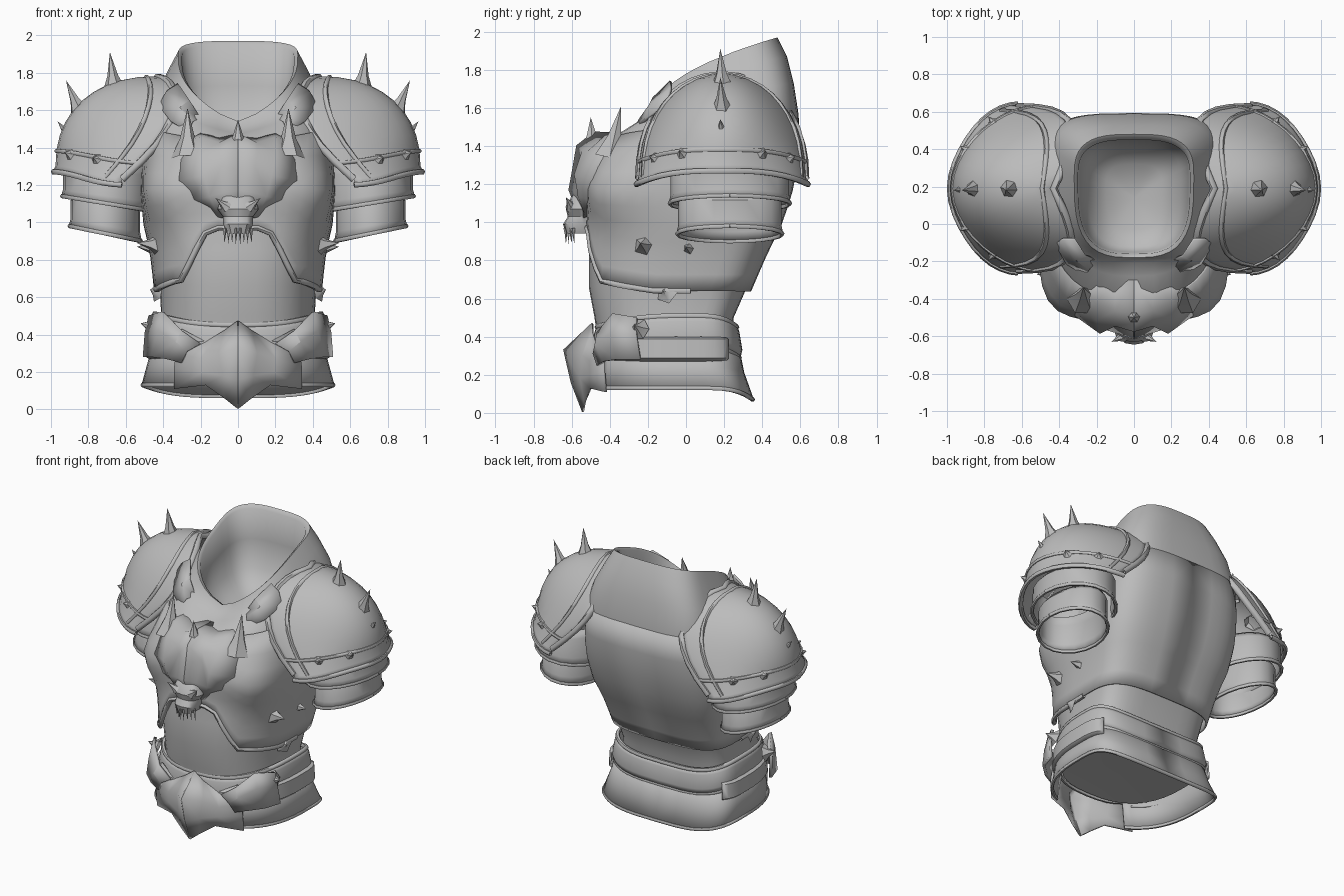
import bpy, bmesh, math
from math import sin, cos, pi, radians
from mathutils import Vector

cube = bpy.data.objects.get("Cube")
if cube:
    bpy.data.objects.remove(cube)

steel = bpy.data.materials.new("grey_steel")
steel.use_nodes = True
GREY = (0.5, 0.5, 0.5, 1)
steel.diffuse_color = GREY
steel.node_tree.nodes["Principled BSDF"].inputs["Base Color"].default_value = GREY


def make(name, verts, faces, mirror=False, solid=0, angle=40):
    me = bpy.data.meshes.new(name)
    me.from_pydata([tuple(v) for v in verts], [], faces)
    bm = bmesh.new()
    bm.from_mesh(me)
    bmesh.ops.remove_doubles(bm, verts=bm.verts, dist=0.0005)
    bmesh.ops.recalc_face_normals(bm, faces=bm.faces)
    bm.to_mesh(me)
    bm.free()
    ob = bpy.data.objects.new(name, me)
    bpy.context.collection.objects.link(ob)
    me.materials.append(steel)
    bpy.ops.object.select_all(action='DESELECT')
    bpy.context.view_layer.objects.active = ob
    ob.select_set(True)
    bpy.ops.object.shade_smooth_by_angle(angle=radians(angle))
    if solid:
        m = ob.modifiers.new("thickness", 'SOLIDIFY')
        m.thickness, m.offset = solid, 0
    if mirror:
        ob.modifiers.new("mirror", 'MIRROR')
    return ob


def grid(name, rows, closed=False, **kw):
    n = len(rows[0])
    faces = []
    for r in range(len(rows) - 1):
        for c in range(n if closed else n - 1):
            d = (c + 1) % n
            faces.append((r * n + c, r * n + d, (r + 1) * n + d, (r + 1) * n + c))
    return make(name, [v for row in rows for v in row], faces, **kw)


def spike(name, base, tip, r, mirror=True, sides=6):
    b, t = Vector(base), Vector(tip)
    q = (t - b).to_track_quat('Z', 'Y')
    rows = []
    for f, s in ((0, 1), (.4, .45), (1, 0)):
        rows.append([b.lerp(t, f) + q @ Vector((cos(2 * pi * i / sides), sin(2 * pi * i / sides), 0)) * r * s
                     for i in range(sides)])
    return grid(name, rows, closed=True, mirror=mirror)


def rim(name, pts, r, mirror=True, sides=6):
    pts = [Vector(p) for p in pts]
    rows = []
    for i, p in enumerate(pts):
        d = pts[min(i + 1, len(pts) - 1)] - pts[max(i - 1, 0)]
        q = d.to_track_quat('Z', 'Y')
        rows.append([p + q @ Vector((cos(2 * pi * k / sides), sin(2 * pi * k / sides), 0)) * r
                     for k in range(sides)])
    return grid(name, rows, closed=True, mirror=mirror, angle=60)


# Torso section table: height, half width, front y, back y, rise to the back
BODY = [(.28, .42, -.45, .25, 0), (.5, .41, -.48, .25, 0), (.66, .42, -.51, .32, 0),
        (.85, .45, -.51, .41, 0), (1.0, .49, -.49, .49, 0), (1.2, .51, -.5, .56, 0),
        (1.35, .5, -.47, .59, .04), (1.43, .48, -.39, .59, .14), (1.47, .43, -.28, .565, .26),
        (1.5, .37, -.21, .53, .37), (1.54, .32, -.18, .48, .43), (1.53, .3, -.16, .45, .42)]


def section(a, z, w, yf, yb, rise, off=0):
    ym = .35 * yf + .65 * yb
    s, c = sin(a), cos(a)
    p = .65 if w < .4 else .78 if s < 0 else .55
    x = (w + off) * math.copysign(abs(c) ** p, c)
    y = ym + (yb - ym + off if s > 0 else ym - yf + off) * math.copysign(abs(s) ** p, s)
    t = max(0, min(1, (y - yf) / (yb - yf)))
    return Vector((x, y, z + rise * t ** .45))


def body(a, z, off=0):
    lo, hi = next((p, q) for p, q in zip(BODY, BODY[1:]) if z <= q[0])
    f = (z - lo[0]) / (hi[0] - lo[0])
    return section(a, z, *[l + (h - l) * f for l, h in zip(lo[1:], hi[1:])], off)


N = 40
RING = [2 * pi * i / N for i in range(N)]

# Torso with raised collar, bowl inside the neck and closed underside
rows = [[Vector((0, -.1, .3))] * N] + [[section(a, *r) for a in RING] for r in BODY]
rows += [[section(a, 1.46, .29, -.15, .46, .27) for a in RING],
         [section(a, 1.42, .25, -.12, .42, .12) for a in RING],
         [section(a, 1.4, .15, -.03, .32, .02) for a in RING], [Vector((0, .14, 1.39))] * N]
grid("torso", rows, closed=True, angle=75)

# Folded lapels on each side of the neck
lapel = [[(.2, -.19, 1.55), (.26, -.17, 1.65), (.32, -.08, 1.74)],
         [(.24, -.24, 1.54), (.31, -.19, 1.61), (.38, -.08, 1.7)],
         [(.26, -.27, 1.48), (.36, -.21, 1.54), (.42, -.1, 1.62)]]
grid("collar_lapel", lapel, mirror=True, solid=.015, angle=30)


# Breast and back shell, arched up over the belly
def hem(t):
    if t < .07:
        return .97
    return .97 - .28 * min(1, (t - .07) / .13) - .05 * max(0, min(1, (t - .22) / .2))


def pec(a, z):
    t = (a + pi / 2) / pi
    return .085 * math.exp(-((t - .23) / .13) ** 2 - ((z - 1.17) / .17) ** 2)


cols = [-pi / 2 + pi * i / 24 for i in range(25)]
rows = []
for j in range(10):
    f = j / 9
    row = []
    for i, a in enumerate(cols):
        z = hem(i / 24) * (1 - f) + 1.42 * f
        row.append(body(a, z, .025 + pec(a, z) - .028 * f))
    rows.append(row)
grid("chest_shell", rows, mirror=True, solid=.012)
rim("chest_hem", rows[0][:13], .016)

# Horned face mask on the breast
mask = [[(0, -.3, 1.46), (.1, -.3, 1.46), (.2, -.28, 1.48), (.28, -.27, 1.46)],
        [(0, -.48, 1.47), (.1, -.46, 1.42), (.2, -.42, 1.45), (.31, -.35, 1.42)],
        [(0, -.57, 1.4), (.1, -.54, 1.37), (.2, -.51, 1.37), (.33, -.41, 1.32)],
        [(0, -.59, 1.28), (.09, -.53, 1.3), (.18, -.58, 1.25), (.32, -.48, 1.22)],
        [(0, -.61, 1.17), (.08, -.58, 1.16), (.15, -.56, 1.14), (.24, -.5, 1.12)],
        [(0, -.55, 1.02), (.06, -.54, 1.02), (.1, -.52, 1.03), (.14, -.48, 1.04)]]
grid("breast_mask", mask, mirror=True, solid=.015, angle=45)
spike("mask_horn", (.27, -.4, 1.34), (.27, -.34, 1.61), .09)
spike("mask_crest", (0, -.49, 1.36), (0, -.5, 1.55), .08, mirror=False)

# Skull with teeth
skull = [[section(a, z, w, yf, -.48, 0) for a in RING[::3]] for z, w, yf in
         ((1.17, .03, -.56), (1.14, .09, -.6), (1.07, .11, -.63), (1.03, .08, -.62),
          (.99, .08, -.645), (.94, .06, -.63))]
grid("skull", skull, closed=True, angle=35)
spike("skull_cheek", (.06, -.6, 1.08), (.12, -.63, 1.13), .035)
for i in range(4):
    spike("tooth", (.01 + .02 * i, -.63 + .012 * i, .97), (.012 + .02 * i, -.63 + .015 * i, .885), .013, sides=4)

# Skirt, belt and side plates
HALF = [-pi / 2 + pi * (i + 4.5) / 28.5 for i in range(25)]
skirt = [[section(a, z - .06 * max(0, sin(a)) ** 2 * f, w, yf, yb, 0) for a in HALF] for f, z, w, yf, yb in
         ((0, .36, .45, -.47, .27), (.5, .24, .48, -.48, .3), (1, .13, .51, -.49, .35))]
grid("skirt", skirt, mirror=True, solid=.012)
rim("skirt_hem", skirt[-1], .012)


def bump(a):
    return .06 * cos(a) ** 2


belt = [[section(a, z + bump(a), .43 + o, -.45 - o, .25 + o, 0) for a in cols]
        for z, o in ((.29, .03), (.33, .04), (.42, .025), (.45, .015))]
grid("belt", belt, mirror=True, solid=.012)
rim("belt_top_trim", belt[-1], .015)
rim("belt_low_trim", belt[0], .013)
SIDE = [radians(d) for d in range(-55, 36, 10)]
plate = [[section(a, z, .46 + o, -.45 - o, .26 + o, 0) for a in SIDE]
         for z, o in ((.27, .01), (.29, .035), (.385, .03), (.4, .0))]
grid("belt_side_plate", plate, mirror=True, solid=.012)
buckle = [[(.2, -.47, .35), (.3, -.46, .42), (.4, -.38, .52), (.47, -.26, .5)],
          [(.27, -.48, .31), (.33, -.47, .36), (.42, -.39, .42), (.49, -.26, .41)],
          [(.3, -.46, .25), (.38, -.43, .27), (.46, -.36, .28), (.5, -.24, .28)]]
grid("belt_buckle", buckle, mirror=True, solid=.02, angle=30)
spike("buckle_point", (.45, -.25, .44), (.52, -.27, .46), .06)

# Pointed ridged plate at the front of the belt
tasset = [[(0, -.49, .47), (.07, -.49, .42), (.17, -.47, .36), (.3, -.43, .43)],
          [(0, -.64, .33), (.1, -.54, .3), (.2, -.5, .27), (.33, -.43, .3)],
          [(0, -.6, .16), (.08, -.55, .18), (.19, -.5, .2), (.34, -.43, .22)],
          [(0, -.54, .005), (.07, -.53, .06), (.17, -.5, .13), (.34, -.42, .11)]]
grid("front_tasset", tasset, mirror=True, solid=.012, angle=30)


# Shoulder domes, pointed outward in plan
def dome(u, v, off=0):
    w = 1 - v / (pi / 2)
    side = abs(sin(u)) ** 3
    cut = side * (.19 * w ** 4 - .42 * w * (1 - w))
    cv, sv = cos(v) ** .88, sin(v) ** .9
    return Vector((.43 + cut + (.54 + off) * cv * abs(cos(u)) ** 1.3,
                   .19 + (.435 + off) * cv * sin(u), 1.3 - .07 * side * w + (.475 + off) * sv))


US = [-pi / 2 + pi * i / 20 for i in range(21)]
VS = [pi / 2 * j / 10 for j in range(11)]
rows = [[dome(u, 0, .015) - Vector((0, 0, .03)) for u in US]] + [[dome(u, v) for u in US] for v in VS]
grid("pauldron", rows, mirror=True, solid=.012)
rim("pauldron_low_rim", rows[0], .016)
rim("pauldron_upper_trim", [dome(u, .14, .005) for u in US], .012)
arch = [(-pi / 2, v) for v in VS] + [(pi / 2, v) for v in VS[-2::-1]]
rim("pauldron_inner_rim", [dome(u, v) for u, v in arch], .022)
rim("pauldron_inner_trim", [dome(u * .8, v) + Vector((.06 * sin(v), 0, 0)) for u, v in arch], .014)

# Shoulder spikes
for base, tip, r in (((.66, .19, 1.7), (.685, .18, 1.91), .065), ((.84, .19, 1.58), (.92, .18, 1.76), .06),
                     ((.89, .19, 1.45), (.965, .18, 1.54), .05)):
    spike("pauldron_spike", base, tip, r)
for u in (-.95, -.5, .5, .95):
    b = dome(u, .12)
    spike("rim_stud", b, b + Vector((cos(u), sin(u), .3)) * .04, .035)


# Sleeve bands under each shoulder dome
def band(name, cx, rx, ry, top, low):
    rings = []
    for f, o in ((0, -.03), (.2, 0), (.8, 0), (1, .01)):
        z = top + (low - top) * f
        rings.append([Vector((cx + (rx + o) * cos(a), .23 + (ry + o) * sin(a),
                              z + .04 * cos(a) * f)) for a in RING[::2]])
    grid(name, rings, closed=True, mirror=True, solid=.012)
    rim(name + "_hem", rings[-1] + rings[-1][:1], .012)


band("upper_sleeve_band", .7, .23, .305, 1.3, 1.1)
band("lower_sleeve_band", .71, .18, .265, 1.15, .94)

# Small thorns on the flanks
for z, y in ((.88, -.22), (.86, .02), (.63, -.1)):
    spike("flank_thorn", (.43, y, z), (.54 if z > .7 else .47, y - .02, z + .01), .06, sides=5)
